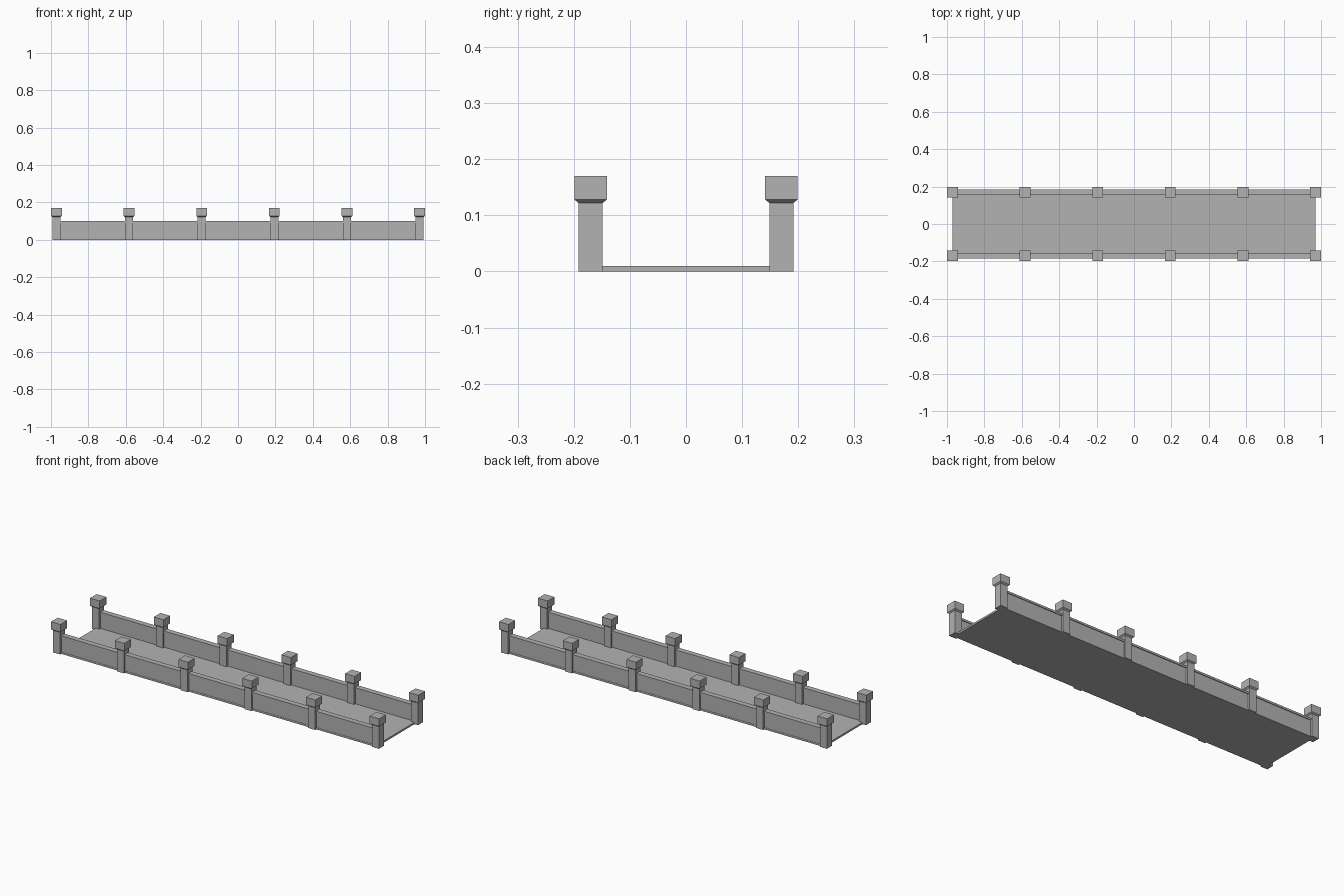
import bpy
import bmesh

cube = bpy.data.objects.get("Cube")
if cube:
    bpy.data.objects.remove(cube, do_unlink=True)

stone = bpy.data.materials.new("grey_stone")
stone.use_nodes = True
GREY = (0.45, 0.45, 0.45, 1)
stone.diffuse_color = GREY
stone.node_tree.nodes["Principled BSDF"].inputs["Base Color"].default_value = GREY


def loft(name, x, y, sections):
    """Stack rectangular sections given as (width, depth, z)."""
    bm = bmesh.new()
    rings = []
    for w, d, z in sections:
        corners = ((-1, -1), (1, -1), (1, 1), (-1, 1))
        rings.append([bm.verts.new((x + i * w / 2, y + j * d / 2, z)) for i, j in corners])
    bm.faces.new(rings[0][::-1])
    bm.faces.new(rings[-1])
    for low, high in zip(rings, rings[1:]):
        for k in range(4):
            n = (k + 1) % 4
            bm.faces.new((low[k], low[n], high[n], high[k]))
    mesh = bpy.data.meshes.new(name)
    bm.to_mesh(mesh)
    bm.free()
    mesh.materials.append(stone)
    obj = bpy.data.objects.new(name, mesh)
    bpy.context.collection.objects.link(obj)
    return obj


POSTS = 6
END = 0.971
SPACING = 2 * END / (POSTS - 1)
POST, CAP = 0.043, 0.058

# Walkway slab
loft("deck", 0, 0, [(2 * END, 0.365, 0), (2 * END, 0.365, 0.01)])

for side, sign in (("front", -1), ("back", 1)):
    y = sign * 0.17
    # Parapet: recessed panel between a plinth and a coping
    loft(side + "_wall", 0, y, [(2 * END, 0.022, 0.005), (2 * END, 0.022, 0.095)])
    loft(side + "_coping", 0, y, [(2 * END, 0.03, 0.09), (2 * END, 0.03, 0.101)])
    # Posts with flared necks and square caps
    for i in range(POSTS):
        x = -END + i * SPACING
        loft(f"{side}_post_{i + 1}", x, y, [(POST, POST, 0), (POST, POST, 0.123)])
        loft(f"{side}_cap_{i + 1}", x, y,
             [(POST, POST, 0.122), (CAP, CAP, 0.128), (CAP, CAP, 0.17)])
